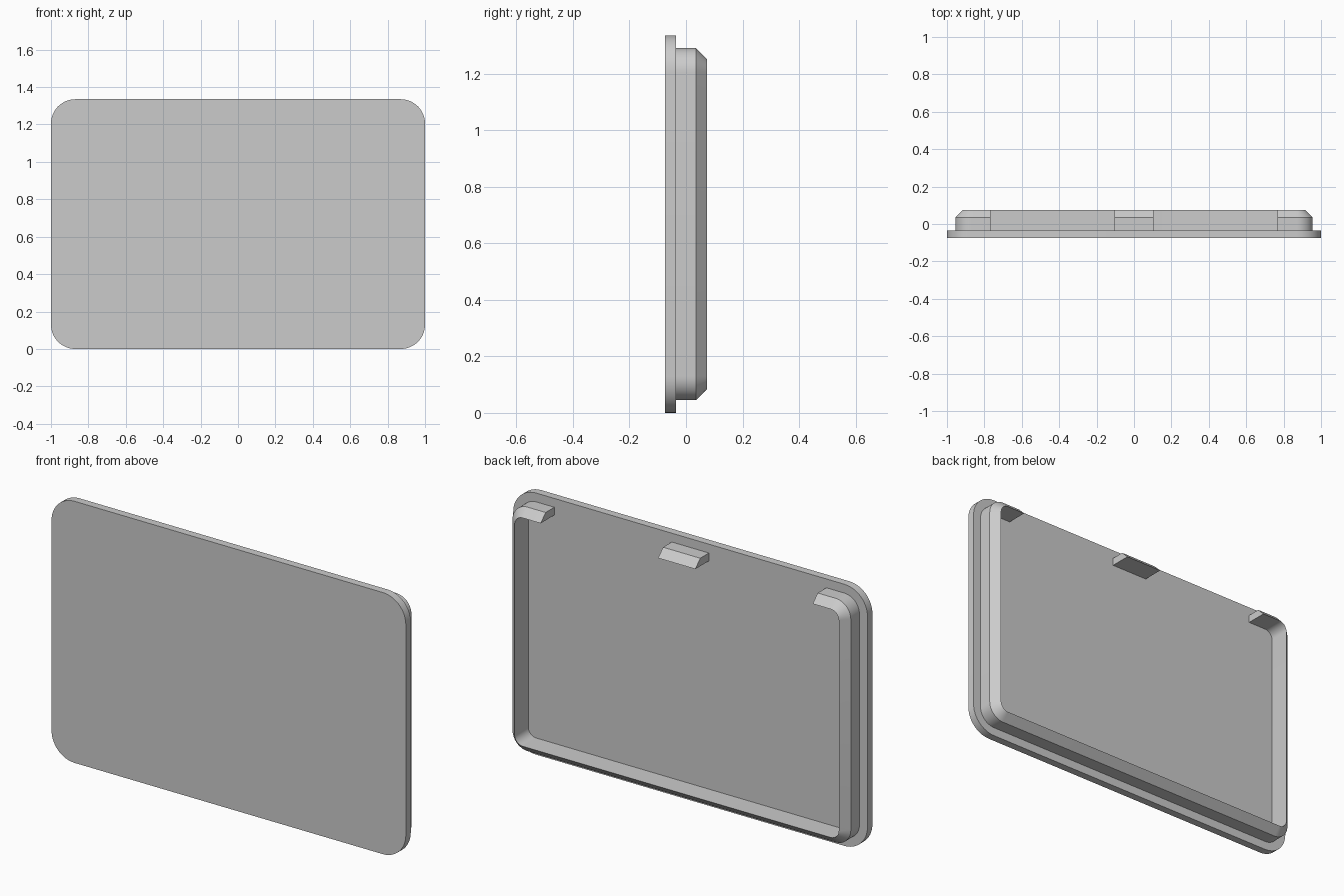
import bpy, bmesh
from math import cos, sin, radians
from mathutils import Vector

if "Cube" in bpy.data.objects:
    bpy.data.objects.remove(bpy.data.objects["Cube"])

HEIGHT = 1.335
MID = HEIGHT / 2
BACK = -0.035          # rear face of the plate
LIP = 0.045            # ledge left around the rim
CORNER = 0.13
STEPS = 12

grey = bpy.data.materials.new("plain grey")
grey.use_nodes = True
colour = (0.6, 0.6, 0.6, 1)
grey.diffuse_color = colour
grey.node_tree.nodes["Principled BSDF"].inputs["Base Color"].default_value = colour


def finish(name, bm):
    bmesh.ops.recalc_face_normals(bm, faces=bm.faces)
    mesh = bpy.data.meshes.new(name)
    bm.to_mesh(mesh)
    bm.free()
    mesh.materials.append(grey)
    obj = bpy.data.objects.new(name, mesh)
    bpy.context.collection.objects.link(obj)
    bpy.ops.object.select_all(action="DESELECT")
    obj.select_set(True)
    bpy.context.view_layer.objects.active = obj
    bpy.ops.object.shade_smooth_by_angle(angle=radians(25))
    return obj


def rounded_path(half_w, half_h, r, corners):
    """Points (x, z) with outward directions, counter-clockwise round the given corners."""
    path = []
    for sx, sz, start in corners:
        centre = Vector((sx * (half_w - r), MID + sz * (half_h - r)))
        for i in range(STEPS + 1):
            a = radians(start + 90 * i / STEPS)
            n = Vector((cos(a), sin(a)))
            path.append((centre + n * r, n))
    return path


def sweep(name, path, profile):
    """Sweep a closed (inset, y) profile along an open path and cap its ends."""
    bm = bmesh.new()
    rings = []
    for p, n in path:
        ring = []
        for inset, y in profile:
            q = p - n * inset
            ring.append(bm.verts.new((q.x, y, q.y)))
        rings.append(ring)
    k = len(profile)
    for a, b in zip(rings, rings[1:]):
        for i in range(k):
            j = (i + 1) % k
            bm.faces.new((a[i], a[j], b[j], b[i]))
    bm.faces.new(rings[0])
    bm.faces.new(rings[-1])
    return finish(name, bm)


# Corners run from top left round the bottom to top right
CORNERS = [(-1, 1, 90), (-1, -1, 180), (1, -1, 270), (1, 1, 0)]

# Front plate
bm = bmesh.new()
outline = rounded_path(1, MID, CORNER, CORNERS)
front = bm.faces.new([bm.verts.new((p.x, -0.075, p.y)) for p, n in outline])
extruded = bmesh.ops.extrude_face_region(bm, geom=[front], use_keep_orig=True)
bmesh.ops.translate(bm, vec=(0, BACK + 0.075, 0),
                    verts=[g for g in extruded["geom"] if isinstance(g, bmesh.types.BMVert)])
finish("front_plate", bm)

# Raised rim with a bevelled outer edge, open along the top
wall = [(0, BACK), (0, 0.035), (0.04, 0.075), (0.04, BACK)]
up = Vector((0, 1))
top = HEIGHT - LIP
rim = rounded_path(1 - LIP, MID - LIP, CORNER - LIP, CORNERS)
rim = [(Vector((-0.768, top)), up)] + rim + [(Vector((0.768, top)), up)]
sweep("rear_rim", rim, wall)

# Separate clip in the middle of the top edge
sweep("top_clip", [(Vector((s * 0.105, top)), up) for s in (-1, 1)], wall)
